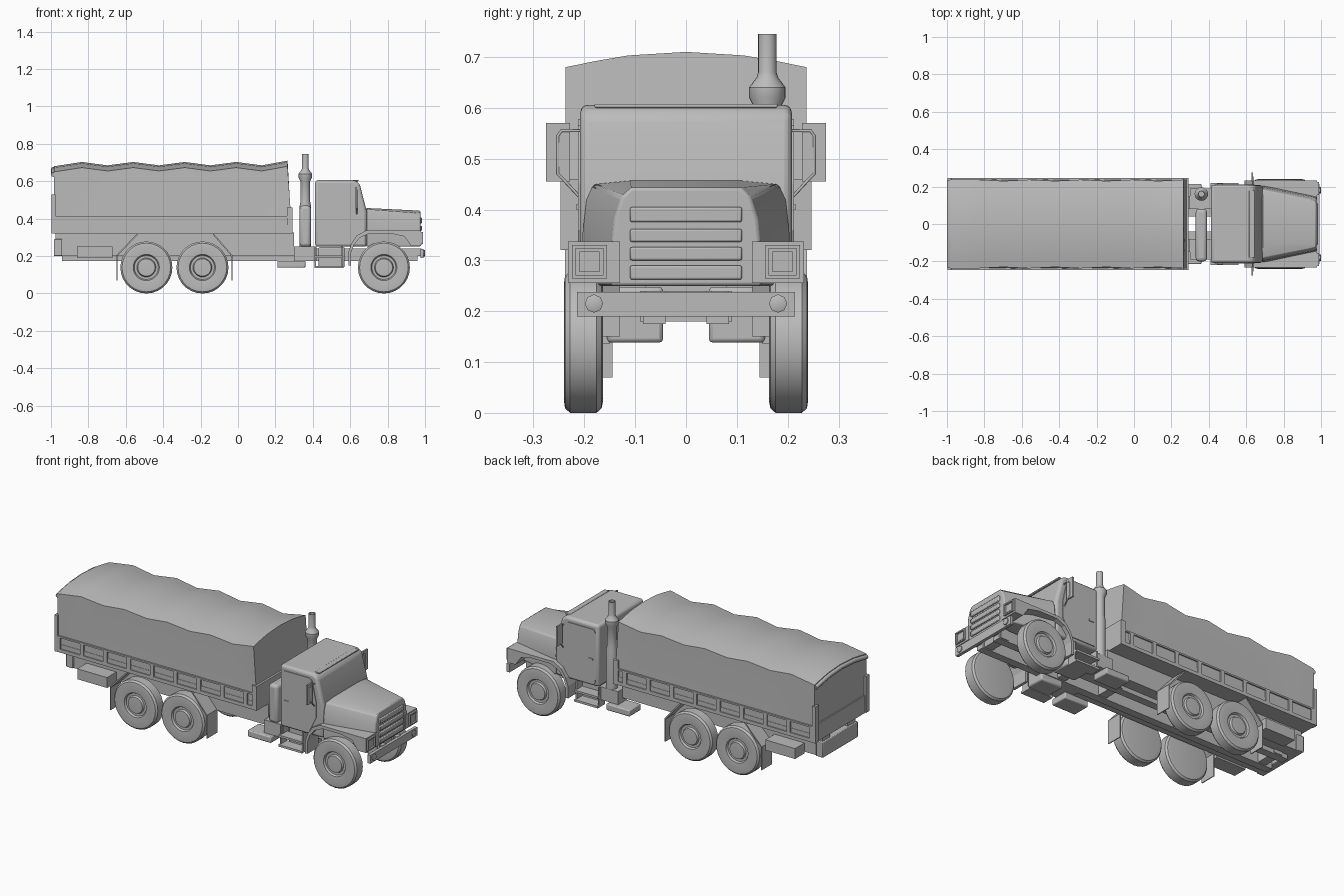
import bpy, bmesh, math
from mathutils import Matrix, Vector

if "Cube" in bpy.data.objects:
    bpy.data.objects.remove(bpy.data.objects["Cube"], do_unlink=True)

grey = bpy.data.materials.new("plain_grey")
grey.use_nodes = True
grey.diffuse_color = (0.5, 0.5, 0.5, 1)
grey.node_tree.nodes["Principled BSDF"].inputs["Base Color"].default_value = (0.5, 0.5, 0.5, 1)


def finish(name, bm, bevel=0, segs=2, smooth=35):
    bmesh.ops.recalc_face_normals(bm, faces=bm.faces)
    me = bpy.data.meshes.new(name)
    bm.to_mesh(me)
    bm.free()
    me.materials.append(grey)
    ob = bpy.data.objects.new(name, me)
    bpy.context.collection.objects.link(ob)
    if bevel:
        mod = ob.modifiers.new("bevel", "BEVEL")
        mod.width, mod.segments, mod.limit_method = bevel, segs, "ANGLE"
    bpy.ops.object.select_all(action="DESELECT")
    ob.select_set(True)
    bpy.context.view_layer.objects.active = ob
    if smooth:
        bpy.ops.object.shade_smooth_by_angle(angle=math.radians(smooth))
    return ob


def box(name, x, y, z, bevel=0, segs=2):
    bm = bmesh.new()
    bmesh.ops.create_cube(bm, size=1)
    for v in bm.verts:
        v.co = [(a[0] + a[1]) / 2 + c * (a[1] - a[0]) for a, c in zip((x, y, z), v.co)]
    return finish(name, bm, bevel, segs, 35 if bevel else 0)


def pair(name, x, y, z, bevel=0):
    """The same box on both sides of the centre line."""
    for s, side in ((1, "left"), (-1, "right")):
        box(f"{name}_{side}", x, sorted((s * y[0], s * y[1])), z, bevel)


def loft(name, rings, bevel=0, segs=2, smooth=35):
    """Skin through closed rings of points, capped at both ends."""
    bm = bmesh.new()
    rows = [[bm.verts.new(p) for p in r] for r in rings]
    n = len(rows[0])
    for a, b in zip(rows, rows[1:]):
        for i in range(n):
            bm.faces.new((a[i], a[(i + 1) % n], b[(i + 1) % n], b[i]))
    bm.faces.new(rows[0])
    bm.faces.new(rows[-1])
    return finish(name, bm, bevel, segs, smooth)


def prism(name, profile, y0, y1, **kw):
    return loft(name, [[(x, y, z) for x, z in profile] for y in (y0, y1)], **kw)


def lathe(name, profile, place, steps=28):
    """Spin (radius, height) points round z, then place the result."""
    bm = bmesh.new()
    vs = [bm.verts.new((r, 0, h)) for r, h in profile]
    es = [bm.edges.new(e) for e in zip(vs, vs[1:])]
    bmesh.ops.spin(bm, geom=vs + es, axis=(0, 0, 1), cent=(0, 0, 0),
                   angle=2 * math.pi, steps=steps)
    bmesh.ops.remove_doubles(bm, verts=bm.verts, dist=0.0004)
    bm.transform(place)
    return finish(name, bm)


def tube(name, points, radius):
    cu = bpy.data.curves.new(name, "CURVE")
    cu.dimensions, cu.bevel_depth, cu.bevel_resolution = "3D", radius, 2
    cu.use_fill_caps = True
    sp = cu.splines.new("POLY")
    sp.points.add(len(points) - 1)
    for p, co in zip(sp.points, points):
        p.co = (*co, 1)
    cu.materials.append(grey)
    ob = bpy.data.objects.new(name, cu)
    bpy.context.collection.objects.link(ob)


# Wheels
tyre = [(0, .168), (.115, .163), (.13, .166), (.139, .176), (.139, .228), (.13, .238),
        (.115, .24), (.07, .236), (.064, .226), (.051, .226), (.046, .237), (0, .239)]
for s, side in ((1, "left"), (-1, "right")):
    for x, axle in ((-.49, "rear"), (-.19, "middle"), (.78, "front")):
        lathe(f"{axle}_wheel_{side}", tyre,
              Matrix.Translation((x, 0, .139)) @ Matrix.Rotation(-s * math.pi / 2, 4, "X"))

# Canvas cover: sagging between its hoops, with an arched roof
arch = [(-1, 0), (-.75, .012), (-.48, .023), (0, .03), (.48, .023), (.75, .012), (1, 0)]
stations = [(-.985, .65, 0)]
for i in range(9):
    sag = i % 2
    stations.append((-.835 + i * .1375, .673 - .018 * sag, .007 * sag))
stations[-1] = (.265, .68, 0)
rings = []
for x, z, pinch in stations:
    w = .237 - pinch
    lean = .022 if x > .2 else 0
    ring = [(x + lean, -.237, .36), (x + lean / 2, -w, .52)]
    ring += [(x, w * t, z + h) for t, h in arch]
    ring += [(x + lean / 2, w, .52), (x + lean, .237, .36)]
    rings.append(ring)
loft("canvas_cover", rings, smooth=50)
tube("rolled_rear_flap", [(-.988, .232 * t, .635 + h) for t, h in arch], .012)

# Cargo bed
box("bed_floor", (-.985, .285), (-.24, .24), (.32, .365))
box("headboard", (.262, .292), (-.247, .247), (.32, .46))
box("tailgate", (-.992, -.975), (-.235, .235), (.32, .42))
pair("bed_side", (-.985, .265), (.232, .238), (.32, .412))
pair("rear_post", (-.997, -.977), (.215, .247), (.32, .53))
pair("side_lower_rail", (-.985, .265), (.236, .246), (.32, .34))
pair("side_upper_rail", (-.985, .265), (.236, .246), (.404, .413))
for i in range(9):
    x = -.985 + i * .149
    pair(f"side_stake_{i + 1}", (x, x + .024), (.236, .246), (.33, .41))

# Chassis
pair("subframe_beam", (-.975, .3), (.08, .15), (.2, .325))
pair("chassis_rail", (-.94, .96), (.04, .085), (.175, .24))
for i, x in enumerate((-.9, -.34, .15, .42, .9)):
    box(f"cross_member_{i + 1}", (x, x + .05), (-.09, .09), (.18, .24))
box("rear_bumper_box", (-.985, -.94), (-.16, .16), (.2, .29), .004)
pair("tool_box", (-.86, -.67), (.15, .235), (.19, .25))

# Bent mud flaps round the rear wheels
for s, side in ((1, "left"), (-1, "right")):
    for name, a, b in (("rear", -.54, -.65), ("front", -.13, -.03)):
        t = math.copysign(.005, b - a)
        prism(f"{name}_mud_flap_{side}",
              [(a, .32), (b, .205), (b, .07), (b - t, .07), (b - t, .2), (a - t, .315)],
              s * .145, s * .238, smooth=0)

# Equipment between bed and cab
box("air_cleaner", (.33, .39), (-.2, .08), (.25, .47), .018, 3)
lathe("exhaust_stack",
      [(0, .24), (.03, .24), (.03, .47), (.026, .49), (.026, .6), (.036, .62), (.036, .64),
       (.021, .66), (.018, .67), (.018, .745), (.014, .745), (.014, .69), (0, .69)],
      Matrix.Translation((.36, .16, 0)), 20)
pair("battery_box", (.21, .36), (.11, .215), (.138, .175), .006)
pair("battery_bracket", (.3, .42), (.08, .19), (.175, .25))
pair("fuel_tank", (.43, .57), (.045, .155), (.138, .248), .008)
for z, part in ((.135, "lower"), (.19, "upper")):
    pair(f"{part}_step", (.41, .56), (.15, .218), (z, z + .012))
for x, part in ((.41, "rear"), (.552, "front")):
    pair(f"{part}_step_bracket", (x, x + .008), (.15, .205), (.135, .25))

# Cab
prism("cab", [(.412, .25), (.412, .606), (.625, .606), (.65, .588), (.688, .44), (.688, .25)],
      -.208, .208, bevel=.02, segs=3)
door = [(.435, .265), (.43, .29), (.43, .56), (.44, .578), (.605, .578), (.62, .565),
        (.645, .45), (.645, .36), (.6, .265)]
for s, side in ((1, "left"), (-1, "right")):
    prism(f"door_{side}", door, s * .204, s * .212, smooth=0)
    box(f"door_handle_{side}", (.445, .475), sorted((s * .21, s * .216)), (.4, .41))
    tube(f"mirror_bracket_{side}",
         [(.635, s * .205, .555), (.635, s * .245, .555), (.635, s * .252, .545),
          (.635, s * .252, .47), (.635, s * .242, .46), (.635, s * .205, .42)], .003)
    box(f"mirror_{side}", (.627, .636), sorted((s * .228, s * .275)), (.455, .57))
box("windscreen_visor", (.615, .645), (-.18, .18), (.6, .608), .003)

# Tapered bonnet
rear = [(.205, .25), (.205, .35), (.197, .42), (.183, .45), (.11, .457)]
nose = [(.148, .25), (.15, .285), (.141, .38), (.127, .425), (.108, .443)]
loft("bonnet", [[(x, y, z) for y, z in half] + [(x, -y, z) for y, z in reversed(half)]
                for x, half in ((.685, rear), (.975, nose))], bevel=.006)

# Grille
for i, (z0, z1) in enumerate(((.375, .405), (.336, .362), (.3, .326), (.262, .29))):
    box(f"grille_slat_{i + 1}", (.97, .984), (-.11, .11), (z0, z1), .004)

# Front wings, lamps and bumper
wing = [(.59, .15), (.59, .22), (.605, .265), (.635, .31), (.685, .337), (.978, .337), (.978, .255),
        (.925, .255), (.89, .305), (.82, .32), (.7, .32), (.65, .297), (.62, .26), (.605, .22),
        (.605, .15)]
for s, side in ((1, "left"), (-1, "right")):
    prism(f"front_wing_{side}", wing, s * .13, s * .232, smooth=0)
    y0, y1 = sorted((s * .155, s * .224))
    for z, part in ((.264, "bottom"), (.323, "top")):
        box(f"lamp_frame_{part}_{side}", (.975, .988), (y0, y1), (z, z + .007))
    for y, part in ((y0, "inner" if s > 0 else "outer"), (y1 - .007, "outer" if s > 0 else "inner")):
        box(f"lamp_frame_{part}_{side}", (.975, .988), (y, y + .007), (.264, .33))
    box(f"headlamp_{side}", (.975, .982), (y0 + .015, y1 - .015), (.277, .317))
    lathe(f"bumper_lamp_{side}", [(0, 0), (.018, 0), (.018, .006), (.013, .008), (0, .008)],
          Matrix.Translation((.992, s * .181, .215)) @ Matrix.Rotation(math.pi / 2, 4, "Y"), 8)
    box(f"bumper_arm_{side}", (.93, .98), sorted((s * .05, s * .08)), (.2, .24))
box("front_bumper", (.975, .993), (-.214, .214), (.19, .238))
